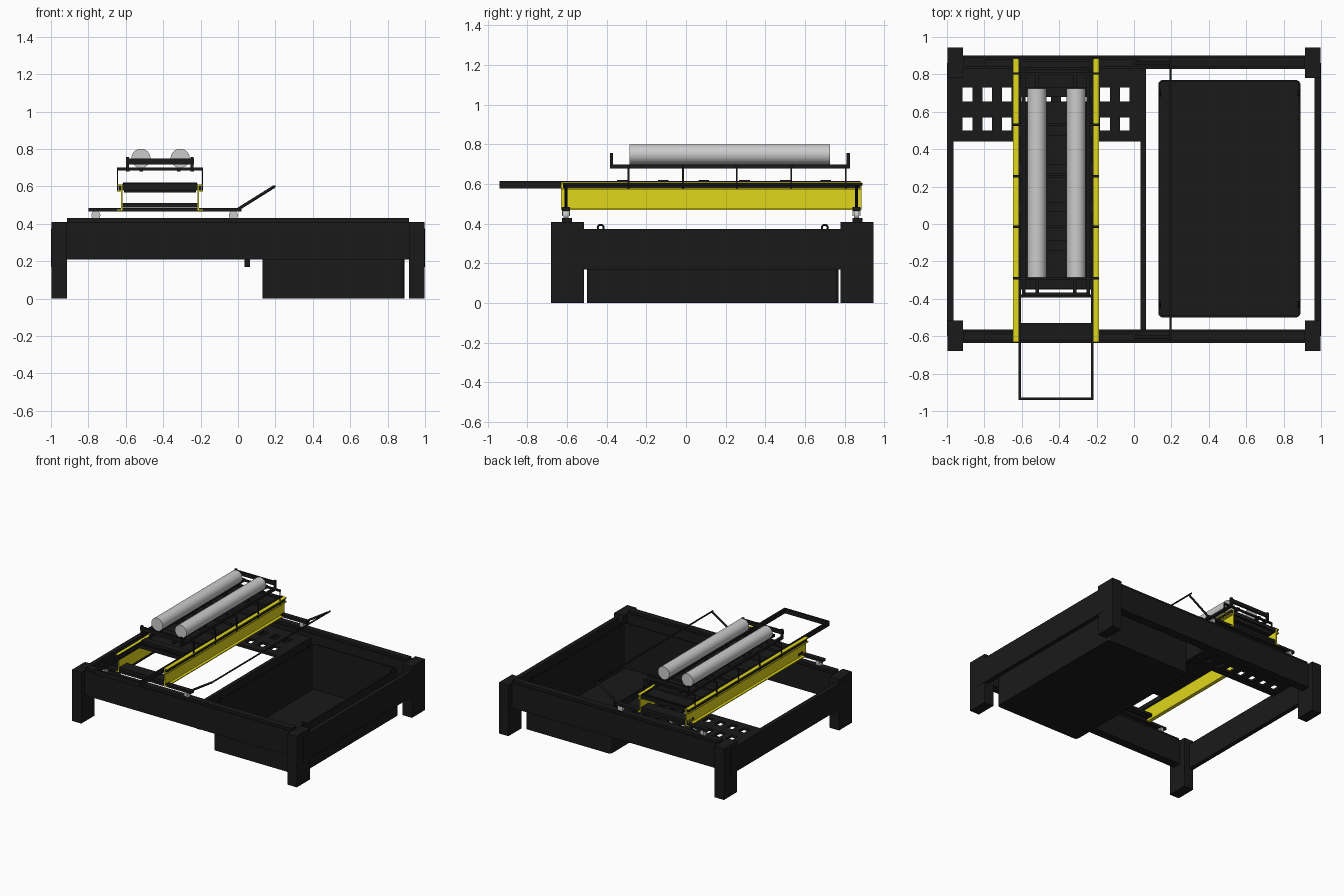
import bpy, bmesh, math
from mathutils import Matrix, Vector

if "Cube" in bpy.data.objects:
    bpy.data.objects.remove(bpy.data.objects["Cube"])


def material(name, rgb):
    m = bpy.data.materials.new(name)
    m.diffuse_color = (*rgb, 1)
    m.use_nodes = True
    m.node_tree.nodes["Principled BSDF"].inputs["Base Color"].default_value = m.diffuse_color
    return m


BLACK = material("black_steel", (0.01, 0.01, 0.01))
YELLOW = material("yellow_paint", (0.75, 0.68, 0.01))


def finish(name, bm, mat=None):
    me = bpy.data.meshes.new(name)
    bmesh.ops.recalc_face_normals(bm, faces=bm.faces)
    bm.to_mesh(me)
    bm.free()
    ob = bpy.data.objects.new(name, me)
    bpy.context.collection.objects.link(ob)
    if mat:
        me.materials.append(mat)
    return ob


def boxes(name, items, mat=BLACK):
    """One object from boxes given as (x0, x1, y0, y1, z0, z1)."""
    bm = bmesh.new()
    for x0, x1, y0, y1, z0, z1 in items:
        m = Matrix.Translation(((x0 + x1) / 2, (y0 + y1) / 2, (z0 + z1) / 2))
        m = m @ Matrix.Diagonal((x1 - x0, y1 - y0, z1 - z0, 1))
        bmesh.ops.create_cube(bm, size=1, matrix=m)
    return finish(name, bm, mat)


def rod(name, a, b, r, mat=None, seg=24):
    a, b = Vector(a), Vector(b)
    d = b - a
    bm = bmesh.new()
    m = Matrix.Translation((a + b) / 2) @ d.to_track_quat('Z', 'Y').to_matrix().to_4x4()
    bmesh.ops.create_cone(bm, cap_ends=True, segments=seg, radius1=r, radius2=r,
                          depth=d.length, matrix=m)
    ob = finish(name, bm, mat)
    bpy.context.view_layer.objects.active = ob
    bpy.ops.object.select_all(action='DESELECT')
    ob.select_set(True)
    bpy.ops.object.shade_smooth_by_angle(angle=math.radians(35))
    return ob


# Base frame: four legs, front/back beams with rails, side and middle beams
for sx in (-1, 1):
    x0, x1 = sorted((sx * 0.998, sx * 0.915))
    boxes("leg_front", [(x0, x1, -0.68, -0.515, 0, 0.41)])
    boxes("leg_back", [(x0, x1, 0.78, 0.945, 0, 0.41)])
    x0, x1 = sorted((sx, sx * 0.965))
    boxes("side_beam", [(x0, x1, -0.6, 0.86, 0.17, 0.375)])
for name, y0, y1 in (("front_beam", -0.635, -0.565), ("back_beam", 0.83, 0.9)):
    boxes(name, [(-0.95, 0.95, y0, y1, 0.21, 0.41)])
    boxes(name + "_rail", [(-0.915, 0.915, y0 + 0.01, y1 - 0.01, 0.41, 0.43)])
boxes("middle_beam", [(0.035, 0.065, -0.57, 0.83, 0.17, 0.375)])

# Perforated rear plate: full strips plus bridges between the holes
holes = [-0.89 + 0.105 * i for i in range(9)]
z = (0.355, 0.375)
cells = [(-0.97, 0.06, a, b, *z) for a, b in ((0.44, 0.5), (0.57, 0.655), (0.73, 0.84))]
edges = [-0.97] + [h + d for h in holes for d in (-0.026, 0.026)] + [0.06]
for a, b in zip(edges[0::2], edges[1::2]):
    cells += [(a, b, 0.5, 0.57, *z), (a, b, 0.655, 0.73, *z)]
boxes("perforated_plate", cells)

# Open tank with rounded corners
bm = bmesh.new()
pts = []
for cx, cy, a0 in ((0.865, 0.745, 0), (0.155, 0.745, 90), (0.155, -0.475, 180), (0.865, -0.475, 270)):
    for k in range(5):
        a = math.radians(a0 + k * 22.5)
        pts.append(bm.verts.new((cx + 0.025 * math.cos(a), cy + 0.025 * math.sin(a), 0)))
base = bm.faces.new(pts)
ext = bmesh.ops.extrude_face_region(bm, geom=[base], use_keep_orig=True)
top = [v for v in ext["geom"] if isinstance(v, bmesh.types.BMVert)]
bmesh.ops.translate(bm, verts=top, vec=(0, 0, 0.37))
bmesh.ops.delete(bm, geom=[f for f in ext["geom"] if isinstance(f, bmesh.types.BMFace)],
                 context='FACES_ONLY')
tank = finish("tank", bm, BLACK)
if tank.data.polygons[0].normal.z > 0:
    tank.data.flip_normals()
sol = tank.modifiers.new("wall", 'SOLIDIFY')
sol.thickness = 0.01
sol.offset = -1

# Lifting rings on the tank rim
for y in (-0.43, 0.7):
    for x in (0.14, 0.88):
        bpy.ops.mesh.primitive_torus_add(location=(x, y, 0.38), rotation=(0, math.pi / 2, 0),
                                         major_radius=0.015, minor_radius=0.005,
                                         major_segments=20, minor_segments=8)
        bpy.context.object.name = "lifting_ring"
        bpy.context.object.data.materials.append(BLACK)

# Trolley: end bars on wheels, sloping arms and the push bar
for y, sgn in ((-0.605, 1), (0.86, -1)):
    boxes("trolley_bar", [(-0.8, 0.02, y - 0.02, y + 0.02, 0.465, 0.485)])
    p = sorted((y - 0.02 * sgn, y + 0.075 * sgn))
    boxes("trolley_plate", [(-0.625, -0.21, *p, 0.487, 0.51)])
    for x in (-0.76, -0.025):
        rod("wheel", (x, y - 0.013, 0.446), (x, y + 0.013, 0.446), 0.024)
        boxes("wheel_fork", [(x - 0.012, x + 0.012, y + s - 0.003, y + s + 0.003, 0.44, 0.467)
                             for s in (-0.017, 0.017)], None)
    rod("push_arm", (0.0, y, 0.478), (0.195, y, 0.6), 0.008, BLACK, 12)
rod("push_bar", (0.195, -0.62, 0.6), (0.195, 0.89, 0.6), 0.006, BLACK, 12)

# Yellow channel beams with flanges, and dark strips beside them
CX = -0.417
for s in (-1, 1):
    def bx(a, b, *rest):
        x0, x1 = sorted((CX + s * a, CX + s * b))
        return (x0, x1, *rest)
    boxes("yellow_beam", [bx(0.2, 0.208, -0.63, 0.885, 0.47, 0.61),
                          bx(0.2, 0.23, -0.63, 0.885, 0.47, 0.477),
                          bx(0.2, 0.23, -0.63, 0.885, 0.572, 0.58),
                          bx(0.2, 0.23, -0.63, 0.885, 0.603, 0.61)], YELLOW)
    boxes("slide_strip", [bx(0.208, 0.222, -0.62, 0.88, 0.58, 0.603)])
    boxes("slide_rail", [bx(0.187, 0.2, -0.94, 0.88, 0.577, 0.615)])
    boxes("carrier_posts", [bx(0.224, 0.23, y - 0.004, y + 0.004, 0.575, 0.7)
                            for y in (-0.29, -0.015, 0.255, 0.53, 0.805)])

# Handle end, cross ties and slatted deck
boxes("handle_end", [(-0.617, -0.217, -0.94, -0.927, 0.577, 0.615)])
boxes("deck_ties", [(-0.61, -0.225, y - 0.007, y + 0.007, 0.58, 0.61) for y in (-0.385, 0.873)])
boxes("deck", [(-0.61, -0.225, -0.35, 0.655, 0.568, 0.605),
               (-0.61, -0.225, 0.7, 0.84, 0.568, 0.605)])
boxes("deck_slats", [(-0.615, -0.22, y - 0.027, y + 0.027, 0.605, 0.622)
                     for y in (-0.32, -0.115, 0.09, 0.295, 0.5, 0.705)])

# Upper carrier: cross bars, long bars and raised end stops
boxes("carrier_cross_bars", [(-0.647, -0.187, y - 0.006, y + 0.006, 0.685, 0.7)
                             for y in (-0.29, -0.015, 0.255, 0.53, 0.805)])
boxes("carrier_long_bars", [(x - 0.01, x + 0.01, -0.375, 0.82, 0.68, 0.7)
                            for x in (-0.59, -0.417 - 0.1, -0.417 + 0.1, -0.245)])
for y in (-0.375, 0.818):
    boxes("end_stop", [(-0.6, -0.235, y - 0.008, y + 0.008, 0.718, 0.748)]
          + [(x - 0.008, x + 0.008, y - 0.008, y + 0.008, 0.68, 0.757) for x in (-0.59, -0.245)])

# Two grey cylinders on the carrier
for x in (-0.519, -0.309):
    rod("cylinder", (x, -0.285, 0.75), (x, 0.725, 0.75), 0.051, None, 48)
